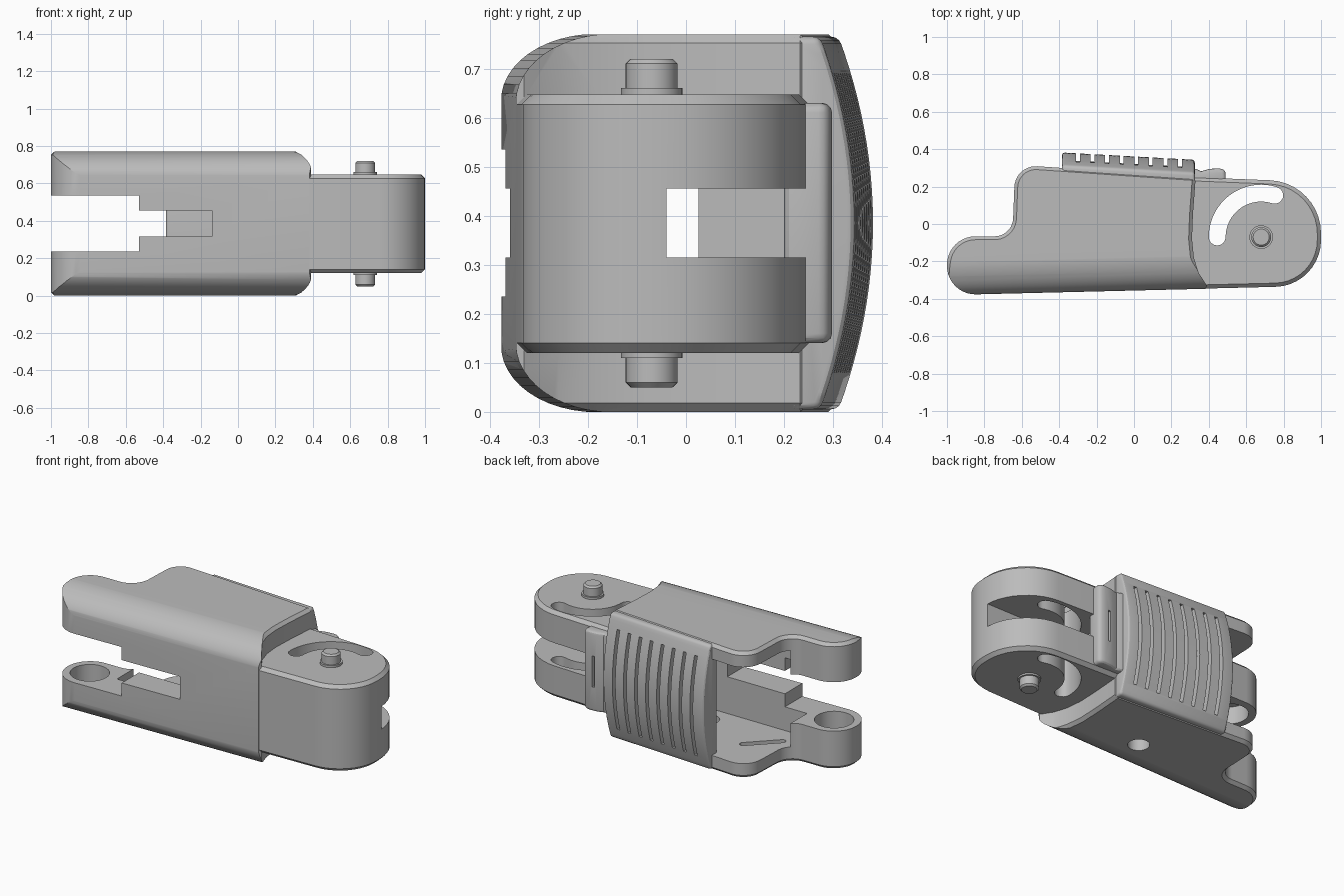
import bpy, bmesh, math
from mathutils import Vector

if "Cube" in bpy.data.objects:
    bpy.data.objects.remove(bpy.data.objects["Cube"])

mat = bpy.data.materials.new("plain grey")
mat.use_nodes = True
GREY = (0.5, 0.5, 0.5, 1)
mat.diffuse_color = GREY
mat.node_tree.nodes["Principled BSDF"].inputs["Base Color"].default_value = GREY

H = 0.77          # full height
MID = H / 2


def rounded(corners, steps=10):
    """Polygon with filleted corners, given as (x, y, radius)."""
    out = []
    for i, (x, y, r) in enumerate(corners):
        p = Vector((x, y))
        if r == 0:
            out.append(p)
            continue
        a = (Vector(corners[i - 1][:2]) - p).normalized()
        b = (Vector(corners[(i + 1) % len(corners)][:2]) - p).normalized()
        half = a.angle(b) / 2
        centre = p + (a + b).normalized() * r / math.sin(half)
        start = p + a * r / math.tan(half) - centre
        end = p + b * r / math.tan(half) - centre
        sweep = start.angle_signed(end)
        for k in range(steps + 1):
            t = -sweep * k / steps
            out.append(centre + Vector((start.x * math.cos(t) - start.y * math.sin(t),
                                        start.x * math.sin(t) + start.y * math.cos(t))))
    return out


def apply(ob, mod):
    bpy.ops.object.select_all(action='DESELECT')
    bpy.context.view_layer.objects.active = ob
    ob.select_set(True)
    bpy.ops.object.modifier_apply(modifier=mod.name)


def prism(name, pts, lo, hi, axis='z', bevel=0, segments=1, slope=0, x0=0):
    """Extrude a profile along z (points are x, y) or x (points are y, z)."""
    bm = bmesh.new()
    put = (lambda p, d: (p[0], p[1], d)) if axis == 'z' else (lambda p, d: (d, p[0], p[1]))
    rings = [[bm.verts.new(put(p, d)) for p in pts] for d in (lo, hi)]
    bm.faces.new(rings[0])
    bm.faces.new(rings[1])
    n = len(pts)
    for i in range(n):
        j = (i + 1) % n
        bm.faces.new((rings[0][i], rings[0][j], rings[1][j], rings[1][i]))
    for v in bm.verts:
        v.co.y += slope * (v.co.x - x0)
    bmesh.ops.recalc_face_normals(bm, faces=bm.faces)
    me = bpy.data.meshes.new(name)
    bm.to_mesh(me)
    bm.free()
    me.materials.append(mat)
    ob = bpy.data.objects.new(name, me)
    bpy.context.collection.objects.link(ob)
    if bevel:
        m = ob.modifiers.new("edge", 'BEVEL')
        m.width, m.segments = bevel, segments
        m.limit_method, m.angle_limit = 'ANGLE', math.radians(50)
        apply(ob, m)
    return ob


def box(x, y, z):
    return prism("cutter", [(x[0], y[0]), (x[1], y[0]), (x[1], y[1]), (x[0], y[1])], *z)


def disc(x, y, r, lo, hi, name="cutter", bevel=0):
    pts = [(x + r * math.cos(math.tau * k / 32), y + r * math.sin(math.tau * k / 32)) for k in range(32)]
    return prism(name, pts, lo, hi, bevel=bevel)


def boolean(ob, other, op='DIFFERENCE'):
    m = ob.modifiers.new("cut", 'BOOLEAN')
    m.operation, m.object, m.solver = op, other, 'EXACT'
    apply(ob, m)
    bpy.data.objects.remove(other)


def arc_slot(cx, cy, r, w, a0, a1):
    """Outline of a curved slot with round ends."""
    pts = []
    for rad, s, e in ((r + w, a0, a1), (r - w, a1, a0)):
        for k in range(25):
            a = math.radians(s + (e - s) * k / 24)
            pts.append((cx + rad * math.cos(a), cy + rad * math.sin(a)))
        ea = math.radians(e)
        ex, ey = cx + r * math.cos(ea), cy + r * math.sin(ea)
        turn = 1 if rad > r else -1
        for k in range(1, 8):
            t = ea + math.copysign(math.pi * k / 8, a1 - a0) + (0 if turn > 0 else math.pi)
            pts.append((ex + w * math.cos(t), ey + w * math.sin(t)))
    return pts


# Main housing: side outline, then rounded front corners
body = prism("housing", rounded([
    (-1, -0.38, 0.152), (-1, -0.066, 0.152), (-0.65, -0.066, 0.1), (-0.635, 0.317, 0.115),
    (0.33, 0.25, 0), (0.315, 0.05, 0), (0.31, -0.08, 0), (0.32, -0.18, 0),
    (0.345, -0.26, 0), (0.40, -0.346, 0)]), 0, H, bevel=0.018)
quarter = [(0.2 * (1 - math.sin(t)), 0.14 * (1 - math.cos(t)))
           for t in (math.pi / 2 * k / 12 for k in range(13))]
front = [(-0.377 + a, b - 0.001) for a, b in quarter]
profile = front + [(-0.377 + a, H + 0.001 - b) for a, b in reversed(front and quarter)]
boolean(body, prism("cutter", [(0.6, -0.001)] + front[::-1][::-1] + profile[13:] + [(0.6, H + 0.001)],
                    -1.2, 1, 'x', slope=0.0246, x0=-0.82), 'INTERSECT')

# Narrow hinge end
tongue = prism("hinge_end", rounded([(0.2, -0.3495, 0), (1, -0.33, 0.25), (1, 0.223, 0.285), (0.2, 0.255, 0)]),
               0.12, 0.647, bevel=0.02)
boolean(body, tongue, 'UNION')

# Openings: fork gap, front window, cavity, hinge groove, cable passage
for x, y, z in (((-1.2, -0.53), (-1, 1), (0.235, 0.535)),
                ((-0.6, -0.14), (-1, 0), (0.315, 0.455)),
                ((-0.68, 0.28), (-0.2, 1), (0.09, 0.68)),
                ((0.37, 1.2), (-0.04, 1), (0.315, 0.455)),
                ((0.2, 0.5), (-0.04, 0.025), (0.315, 0.455))):
    boolean(body, box(x, y, z))
boolean(body, disc(-0.85, -0.22, 0.11, 0.13, 0.64))
boolean(body, disc(-0.10, -0.08, 0.06, -0.1, 0.2))
boolean(body, prism("cutter", arc_slot(0.68, -0.07, 0.235, 0.045, 180, 72), 0.05, 0.72))

# Shallow diagonal recess on both inner walls
c, s = math.cos(math.pi / 4), math.sin(math.pi / 4)
bar = rounded([(-0.13, -0.02, 0.019), (0.13, -0.02, 0.019), (0.13, 0.02, 0.019), (-0.13, 0.02, 0.019)], 5)
boolean(body, prism("cutter", [(-0.52 + a * c - b * s, a * s + b * c) for a, b in bar], 0.06, 0.71))


# Bowed grip pad with ribs
def bow(z):
    return 0.382 - 0.072 * ((z - MID) / MID) ** 2


def span(lo, hi, offset=0.0, n=24):
    return [(bow(lo + (hi - lo) * k / n) + offset, lo + (hi - lo) * k / n) for k in range(n + 1)]


pad = prism("grip_pad", [(0.245, 0.005)] + span(0.005, H - 0.005) + [(0.245, H - 0.005)],
            -0.385, 0.325, 'x', bevel=0.015, segments=3, slope=-0.055, x0=-0.38)
for k in range(8):
    x = -0.30 + 0.078 * k
    boolean(pad, prism("cutter", span(0.08, 0.69, -0.04) + span(0.08, 0.69, 0.05)[::-1],
                       x - 0.01, x + 0.01, 'x', slope=-0.055, x0=-0.38))

# Small tab next to the pad
tab = prism("pad_tab", [(0.29, 0.2), (0.49, 0.2), (0.49, 0.29), (0.45, 0.298), (0.40, 0.294),
                        (0.36, 0.282), (0.33, 0.295), (0.29, 0.3)],
            0.14, 0.63, bevel=0.02, segments=3)
boolean(tab, box((0.412, 0.428), (0.27, 0.4), (0.29, 0.48)))

# Pivot pins with collars, top and bottom
parts = [body, pad, tab]
for label, sign in (("upper", 1), ("lower", -1)):
    for part, r, out, bev in (("pin", 0.053, 0.335, 0.01), ("pin_collar", 0.063, 0.275, 0)):
        ends = sorted((MID + sign * 0.24, MID + sign * out))
        parts.append(disc(0.68, -0.07, r, *ends, name=label + "_" + part, bevel=bev))

for ob in parts:
    bpy.ops.object.select_all(action='DESELECT')
    bpy.context.view_layer.objects.active = ob
    ob.select_set(True)
    bpy.ops.object.shade_smooth_by_angle(angle=math.radians(28))
